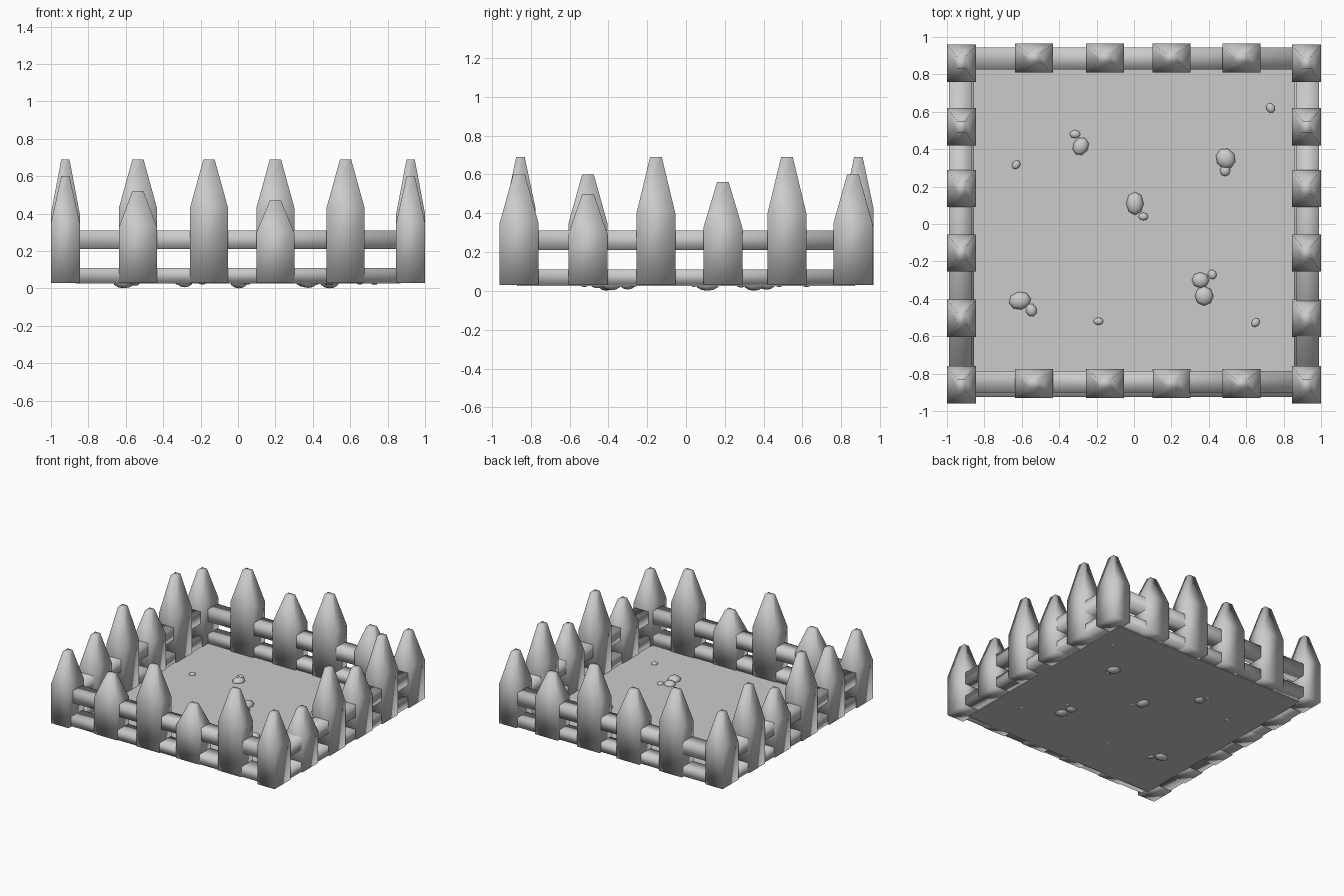
import bpy, bmesh
from math import radians

if "Cube" in bpy.data.objects:
    bpy.data.objects.remove(bpy.data.objects["Cube"])


def finish(name, bm, smooth=True):
    bmesh.ops.recalc_face_normals(bm, faces=bm.faces)
    me = bpy.data.meshes.new(name)
    bm.to_mesh(me)
    bm.free()
    for p in me.polygons:
        p.use_smooth = smooth
    ob = bpy.data.objects.new(name, me)
    bpy.context.collection.objects.link(ob)
    return ob


def loft(name, x, y, sections):
    """Stack of rectangular sections (half x, half y, z) joined into a solid."""
    bm = bmesh.new()
    rings = [[bm.verts.new((x + sx * hx, y + sy * hy, z))
              for sx, sy in ((-1, -1), (1, -1), (1, 1), (-1, 1))]
             for hx, hy, z in sections]
    for a, b in zip(rings, rings[1:]):
        for i in range(4):
            j = (i + 1) % 4
            bm.faces.new((a[i], a[j], b[j], b[i]))
    bm.faces.new(rings[0][::-1])
    bm.faces.new(rings[-1])
    return finish(name, bm)


def box(name, x0, x1, y0, y1, z0, z1, smooth=True):
    ob = loft(name, (x0 + x1) / 2, (y0 + y1) / 2,
              [((x1 - x0) / 2, (y1 - y0) / 2, z) for z in (z0, z1)])
    if not smooth:
        for p in ob.data.polygons:
            p.use_smooth = False
    return ob


def picket(name, x, y, top, along_x):
    hx, hy = (0.102, 0.077) if along_x else (0.077, 0.1)
    tx, ty = (0.03, 0.022) if along_x else (0.022, 0.03)
    shoulder = 0.03 + (top - 0.03) * (0.605 if along_x else 0.56)
    loft(name, x, y, [(hx, hy, 0.03), (hx, hy, shoulder), (tx, ty, top)])


# Pickets of the front and back rows
row_x = (-0.535, -0.155, 0.20, 0.575)
for name, y, tops in (("front_picket", -0.853, (0.52, 0.69, 0.47, 0.69)),
                      ("back_picket", 0.888, (0.69, 0.59, 0.69, 0.53))):
    for x, top in zip(row_x, tops):
        picket(name, x, y, top, True)

# Pickets of the two side rows
side_y = (-0.505, -0.155, 0.19, 0.52)
for name, x, tops in (("left_picket", -0.923, (0.60, 0.69, 0.53, 0.69)),
                      ("right_picket", 0.923, (0.50, 0.69, 0.56, 0.69))):
    for y, top in zip(side_y, tops):
        picket(name, x, y, top, False)

# Corner pickets
for x in (-0.923, 0.923):
    for y in (-0.86, 0.86):
        picket("corner_picket", x, y, 0.60, False)

# Upper and lower rails
for label, z0, z1 in (("upper", 0.21, 0.31), ("lower", 0.033, 0.11)):
    low = label == "lower"
    box(label + "_front_rail", -0.86, 0.86, -0.925 if low else -0.90, -0.785, z0, z1)
    box(label + "_back_rail", -0.86, 0.86, 0.825, 0.945, z0, z1)
    for s, side in ((-1, "left"), (1, "right")):
        a, b = sorted((s * 0.99, s * (0.855 if low else 0.87)))
        box(f"{label}_{side}_rail", a, b, -0.80, 0.80, z0, z1)

# Thin ground sheet
box("ground_sheet", -0.87, 0.87, -0.87, 0.87, 0.026, 0.034, False)

# Pebbles: x, y, radius x, radius y, turn
pebbles = [
    (-0.61, -0.41, 0.06, 0.048, 10), (-0.55, -0.46, 0.03, 0.036, 20),
    (0.355, -0.30, 0.046, 0.042, 0), (0.375, -0.385, 0.05, 0.052, 0),
    (0.418, -0.27, 0.024, 0.026, 30), (0.005, 0.11, 0.047, 0.062, 0),
    (0.05, 0.04, 0.026, 0.021, 0), (-0.285, 0.415, 0.042, 0.05, -30),
    (-0.315, 0.48, 0.029, 0.022, 0), (0.49, 0.35, 0.052, 0.057, 30),
    (0.487, 0.285, 0.028, 0.03, 0), (-0.19, -0.52, 0.027, 0.02, 0),
    (0.65, -0.527, 0.021, 0.026, -40), (0.73, 0.62, 0.023, 0.028, 30),
    (-0.63, 0.317, 0.021, 0.026, -40),
]
for x, y, rx, ry, turn in pebbles:
    bm = bmesh.new()
    bmesh.ops.create_uvsphere(bm, u_segments=8, v_segments=6, radius=1)
    ob = finish("pebble", bm)
    ob.scale = (rx, ry, 0.65 * (rx + ry) / 2)
    ob.rotation_euler.z = radians(turn)
    ob.location = (x, y, 0.036)
